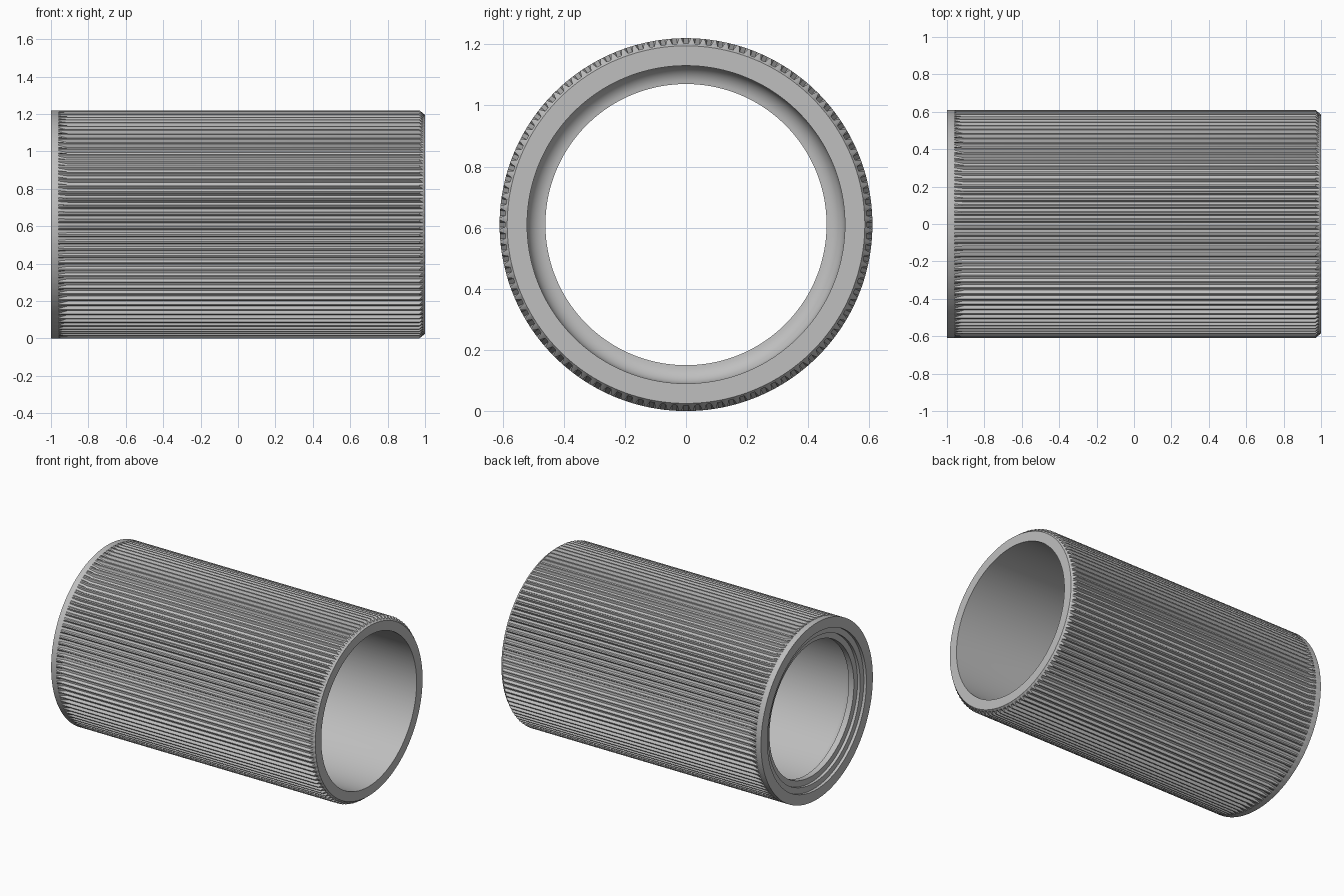
import bpy, bmesh, math

cube = bpy.data.objects.get("Cube")
if cube:
    bpy.data.objects.remove(cube, do_unlink=True)

# Plain grey finish
grey = bpy.data.materials.new("plain_grey")
grey.use_nodes = True
colour = (0.52, 0.52, 0.52, 1)
grey.diffuse_color = colour
grey.node_tree.nodes["Principled BSDF"].inputs["Base Color"].default_value = colour

RADIUS, DEPTH, GROOVES = 0.61, 0.018, 100
PITCH = 2 * math.pi / GROOVES

# Outside stations: (x on ribs, radius on ribs, x in grooves, radius in grooves)
floor = RADIUS - DEPTH
outside = [
    (-1, RADIUS, -1, RADIUS),
    (-0.96, RADIUS, -0.96, RADIUS),
    (-0.91, RADIUS, -0.91, floor),
    (0.97, RADIUS, 0.97 + DEPTH, floor),
    (1, 0.585, 1, 0.585),
]

# Inside: bore, rounded corner, end lip, then two shallow steps in the left face
bore, lip, corner = 0.52, 0.46, -0.86
inside = [(1, bore)]
for i in range(9):
    a = math.pi / 2 * i / 8
    inside.append((corner - 0.06 * math.sin(a), lip + 0.06 * math.cos(a)))
inside += [(-0.96, lip), (-0.96, 0.50), (-0.98, 0.50), (-0.98, 0.54), (-1, 0.54)]

stations = outside + [(x, r, x, r) for x, r in inside]

# Four points round each rib and groove; grooves are centred on the axes
offsets = [(-0.2, True), (0.2, True), (0.4, False), (0.6, False)]
bm = bmesh.new()
rings = []
for rib_x, rib_r, groove_x, groove_r in stations:
    ring = []
    for g in range(GROOVES):
        for offset, in_groove in offsets:
            a = (g + offset) * PITCH
            x, r = (groove_x, groove_r) if in_groove else (rib_x, rib_r)
            ring.append(bm.verts.new((x, r * math.cos(a), RADIUS + r * math.sin(a))))
    rings.append(ring)

count = GROOVES * len(offsets)
for k, ring in enumerate(rings):
    after = rings[(k + 1) % len(rings)]
    for i in range(count):
        j = (i + 1) % count
        bm.faces.new((ring[i], ring[j], after[j], after[i]))
bmesh.ops.recalc_face_normals(bm, faces=bm.faces)

mesh = bpy.data.meshes.new("ribbed_sleeve")
bm.to_mesh(mesh)
bm.free()
mesh.materials.append(grey)
sleeve = bpy.data.objects.new("ribbed_sleeve", mesh)
bpy.context.collection.objects.link(sleeve)

# Smooth curves with crisp edges
bpy.ops.object.select_all(action="DESELECT")
sleeve.select_set(True)
bpy.context.view_layer.objects.active = sleeve
bpy.ops.object.shade_smooth_by_angle(angle=math.radians(25))
